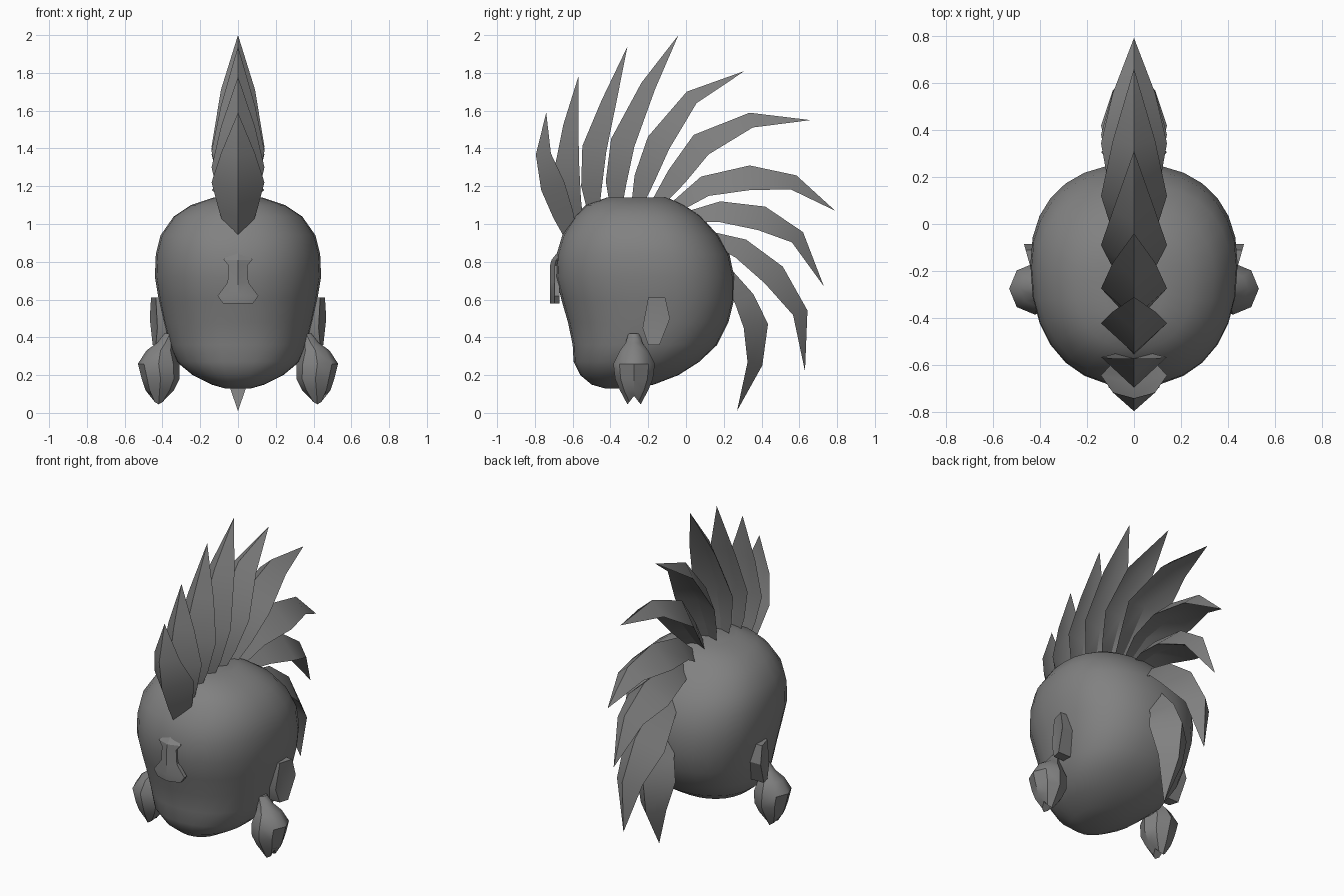
import bpy, bmesh, math
from mathutils import Vector

if "Cube" in bpy.data.objects:
    bpy.data.objects.remove(bpy.data.objects["Cube"])

grey = bpy.data.materials.new("mid_grey")
grey.diffuse_color = (0.22, 0.22, 0.22, 1)
grey.use_nodes = True
grey.node_tree.nodes["Principled BSDF"].inputs["Base Color"].default_value = grey.diffuse_color


def finish(name, bm, angle):
    bmesh.ops.recalc_face_normals(bm, faces=bm.faces[:])
    mesh = bpy.data.meshes.new(name)
    bm.to_mesh(mesh)
    bm.free()
    mesh.materials.append(grey)
    ob = bpy.data.objects.new(name, mesh)
    bpy.context.collection.objects.link(ob)
    bpy.ops.object.select_all(action='DESELECT')
    ob.select_set(True)
    bpy.context.view_layer.objects.active = ob
    bpy.ops.object.shade_smooth_by_angle(angle=math.radians(angle))
    return ob


def loft(name, rings, angle=30, tip=None):
    """Skin a list of point rings, closing both ends (or ending in a tip)."""
    bm = bmesh.new()
    rows = [[bm.verts.new(p) for p in ring] for ring in rings]
    n = len(rows[0])
    for a, b in zip(rows, rows[1:]):
        for i in range(n):
            j = (i + 1) % n
            bm.faces.new((a[i], a[j], b[j], b[i]))
    bm.faces.new(rows[0])
    if tip is None:
        bm.faces.new(rows[-1])
    else:
        t = bm.verts.new(tip)
        for i in range(n):
            bm.faces.new((rows[-1][i], rows[-1][(i + 1) % n], t))
    return finish(name, bm, angle)


# Head: rounded rings described by height, front y, back y, half width
levels = [(.13, -.43, -.28, .07), (.15, -.50, -.17, .14), (.20, -.56, -.04, .24),
          (.27, -.595, .07, .325), (.36, -.60, .165, .365), (.48, -.625, .225, .395),
          (.60, -.66, .255, .42), (.72, -.69, .255, .44), (.84, -.685, .23, .435),
          (.94, -.655, .17, .41), (1.04, -.59, .08, .34), (1.10, -.53, -.01, .25),
          (1.14, -.42, -.10, .13)]


def head_ring(z, front, back, half):
    mid = back * .55 + front * .45
    ring = []
    for i in range(28):
        a = math.tau * i / 28
        c, s = math.cos(a), math.sin(a)
        x = half * math.copysign(abs(c) ** .88, c)
        reach = (back - mid) if s > 0 else (mid - front)
        ring.append((x, mid + reach * math.copysign(abs(s) ** .88, s), z))
    return ring


loft("head", [head_ring(*lv) for lv in levels], 50)

# Crest: feathers along y/z centre lines, from root to tip
crest = [
    [(-.60, .91), (-.65, 1.05), (-.705, 1.2), (-.755, 1.37), (-.74, 1.59)],
    [(-.57, .98), (-.61, 1.12), (-.63, 1.3), (-.61, 1.52), (-.57, 1.78)],
    [(-.49, 1.06), (-.50, 1.2), (-.485, 1.4), (-.41, 1.64), (-.31, 1.94)],
    [(-.37, 1.08), (-.37, 1.22), (-.335, 1.43), (-.20, 1.73), (-.04, 2.0)],
    [(-.26, 1.1), (-.22, 1.24), (-.145, 1.43), (.03, 1.67), (.31, 1.81)],
    [(-.16, 1.1), (-.05, 1.25), (.08, 1.42), (.345, 1.55), (.66, 1.55)],
    [(-.07, 1.08), (.10, 1.2), (.34, 1.245), (.57, 1.22), (.79, 1.07)],
    [(.02, 1.04), (.18, 1.065), (.40, 1.03), (.59, .93), (.73, .67)],
    [(.13, .93), (.29, .87), (.465, .73), (.605, .53), (.63, .22)],
    [(.20, .76), (.31, .60), (.37, .46), (.365, .26), (.27, .01)],
]
half_depth = (.03, .055, .065, .04)
half_width = (.05, .10, .14, .09)
for k, line in enumerate(crest):
    pts = [Vector((0, y, z)) for y, z in line]
    rings = []
    for i in range(4):
        d = (pts[i + 1] - pts[max(i - 1, 0)]).normalized()
        out = Vector((0, -d.z, d.y)) * half_depth[i]
        side = Vector((half_width[i], 0, 0))
        p = pts[i]
        # outer ridge, swept-back edges, shallow hollow behind
        rings.append((p + out, p + side - out, p - out * .45, p - side - out))
    loft(f"crest_feather_{k + 1}", rings, 30, pts[4])

# Nose: thin keyhole plate, proud along its middle
bm = bmesh.new()
profile = [(.58, .08), (.62, .108), (.69, .055), (.78, .05), (.81, .075), (.86, .055)]
rows = []
for z, w in profile:
    y = -.72 if z < .8 else -.72 + (z - .8) * .8
    rows.append([bm.verts.new((x, y + dy, z)) for x, dy in
                 ((-w, .025), (0, 0), (w, .025), (w, .05), (-w, .05))])
for a, b in zip(rows, rows[1:]):
    for i in range(5):
        j = (i + 1) % 5
        bm.faces.new((a[i], a[j], b[j], b[i]))
bm.faces.new(rows[0])
bm.faces.new(rows[-1])
finish("nose_plate", bm, 30)

# Ears and hanging lobes on both sides
ear = [(-.20, .61), (-.11, .61), (-.085, .50), (-.14, .36), (-.20, .36), (-.23, .45)]
lobe = [(.42, .36, .03), (.37, .385, .045), (.33, .41, .075),
        (.26, .42, .11), (.18, .41, .10), (.12, .415, .075)]
for s, label in ((1, "right"), (-1, "left")):
    inner = [(s * .36, y, z) for y, z in ear]
    outer = [(s * (.435 + (y + .2) * .28), y, z) for y, z in ear]
    loft(f"ear_{label}", [inner, outer], 30, (s * .435, -.16, .48))
    rings = [[(s * (x + r * math.cos(math.tau * i / 8)),
               -.275 + r * math.sin(math.tau * i / 8), z) for i in range(8)]
             for z, x, r in lobe]
    # forked lower end
    rings.append([(s * (.42 + .03 * math.cos(math.tau * i / 8)),
                   -.275 + .035 * math.sin(math.tau * i / 8),
                   .09 - .045 * abs(math.sin(math.tau * i / 8))) for i in range(8)])
    loft(f"ear_lobe_{label}", rings, 40, (s * .42, -.275, .09))
